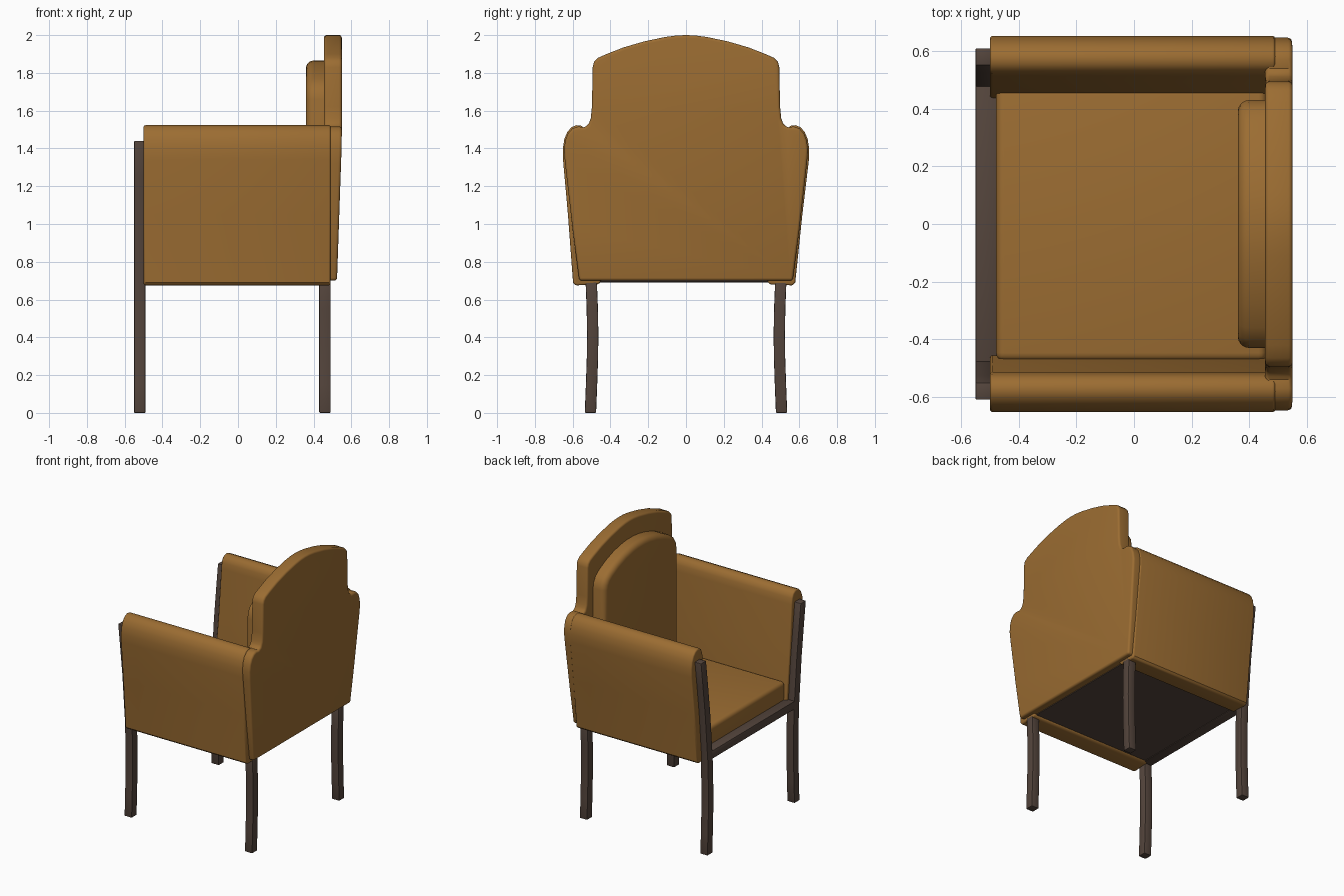
import bpy, bmesh, math

if "Cube" in bpy.data.objects:
    bpy.data.objects.remove(bpy.data.objects["Cube"])


def material(name, rgb):
    m = bpy.data.materials.new(name)
    m.diffuse_color = (*rgb, 1)
    m.use_nodes = True
    m.node_tree.nodes["Principled BSDF"].inputs["Base Color"].default_value = m.diffuse_color
    return m


FABRIC = material("ochre fabric", (0.33, 0.152, 0.032))
WOOD = material("dark wood", (0.09, 0.06, 0.046))


def finish(name, bm, mat, bevel=0.0, segments=4, edge_test=None):
    """Round the sharp edges, then make a smooth-shaded object."""
    bmesh.ops.recalc_face_normals(bm, faces=bm.faces[:])
    if bevel:
        sharp = [e for e in bm.edges if e.calc_face_angle(0) > math.radians(40)
                 and (edge_test is None or edge_test(e))]
        bmesh.ops.bevel(bm, geom=sharp, offset=bevel, segments=segments,
                        profile=0.5, affect='EDGES', clamp_overlap=False)
    me = bpy.data.meshes.new(name)
    bm.to_mesh(me)
    bm.free()
    me.materials.append(mat)
    ob = bpy.data.objects.new(name, me)
    bpy.context.collection.objects.link(ob)
    bpy.ops.object.select_all(action='DESELECT')
    ob.select_set(True)
    bpy.context.view_layer.objects.active = ob
    bpy.ops.object.shade_smooth_by_angle(angle=math.radians(35))
    return ob


def prism(profile, x0, x1):
    """Extrude a (y, z) outline from x0 to x1."""
    bm = bmesh.new()
    a = [bm.verts.new((x0, y, z)) for y, z in profile]
    b = [bm.verts.new((x1, y, z)) for y, z in profile]
    n = len(profile)
    bm.faces.new(a)
    bm.faces.new(b[::-1])
    for i in range(n):
        j = (i + 1) % n
        bm.faces.new((a[i], b[i], b[j], a[j]))
    return bm


def box(x0, x1, y0, y1, z0, z1):
    return prism([(y0, z0), (y1, z0), (y1, z1), (y0, z1)], x0, x1)


def symmetric(half):
    """Complete a right-hand outline that ends on the centre line."""
    return half + [(-y, z) for y, z in reversed(half) if y > 0]


# back: shouldered panel with arched top, thinner toward the bottom
back_half = [(0.565, 0.70), (0.60, 0.97), (0.64, 1.32), (0.646, 1.39), (0.64, 1.44),
             (0.625, 1.48), (0.60, 1.507), (0.57, 1.516), (0.54, 1.512), (0.517, 1.525),
             (0.504, 1.56), (0.498, 1.62), (0.494, 1.83), (0.487, 1.858), (0.465, 1.88),
             (0.42, 1.90), (0.33, 1.935), (0.22, 1.967), (0.11, 1.99), (0.05, 1.998), (0, 2.0)]
bm = prism(symmetric(back_half), 0.455, 0.55)
for v in bm.verts:
    if v.co.x > 0.5 and v.co.z < 1.45:
        v.co.x -= 0.026 * (1.45 - v.co.z) / 0.75
finish("backrest", bm, FABRIC, 0.015)

# back cushion: arched pad with a soft front edge
cushion_half = [(0.43, 0.84), (0.43, 1.66), (0.423, 1.70), (0.40, 1.738), (0.36, 1.768),
                (0.28, 1.808), (0.19, 1.84), (0.10, 1.859), (0.04, 1.865), (0, 1.865)]
finish("back_cushion", prism(symmetric(cushion_half), 0.36, 0.47), FABRIC, 0.04, 5,
       lambda e: all(v.co.x < 0.4 for v in e.verts))

# seat cushion
finish("seat", box(-0.478, 0.46, -0.475, 0.475, 0.73, 0.88), FABRIC, 0.028)

# seat frame and front rail
finish("seat_base", box(-0.50, 0.47, -0.49, 0.49, 0.695, 0.74), WOOD)
finish("front_rail", box(-0.55, -0.475, -0.49, 0.49, 0.69, 0.75), WOOD, 0.006, 2)

# arms: leaning panels with rolled tops
arm_profile = [(0.45, 0.695), (0.465, 0.68), (0.585, 0.675), (0.598, 0.69), (0.625, 1.05),
               (0.651, 1.34), (0.652, 1.40), (0.644, 1.45), (0.628, 1.488), (0.605, 1.513),
               (0.58, 1.523), (0.555, 1.52), (0.533, 1.505), (0.52, 1.475), (0.514, 1.43),
               (0.49, 1.10)]
for name, side, shift in (("right_arm", 1, 0.02), ("left_arm", -1, 0.0)):
    pts = [(side * (y - shift * max(0, 1.35 - z) / 0.67), z) for y, z in arm_profile]
    finish(name, prism(pts, -0.50, 0.49), FABRIC, 0.01, 3)


# legs: square section swept along a gently bowed line
def leg(name, x, side, levels):
    left = [(side * (y - 0.03), z) for y, z in levels]
    right = [(side * (y + 0.03), z) for y, z in reversed(levels)]
    finish(name, prism(left + right, x - 0.03, x + 0.03), WOOD, 0.005, 2)


bow = [(0.506, 0), (0.50, 0.15), (0.495, 0.3), (0.494, 0.42), (0.496, 0.55), (0.502, 0.70)]
rise = [(0.515, 0.85), (0.532, 1.05), (0.556, 1.25), (0.58, 1.44)]
for side, word in ((1, "right"), (-1, "left")):
    leg(word + "_back_leg", 0.46, side, bow)
    leg(word + "_front_leg", -0.52, side, bow + rise)
